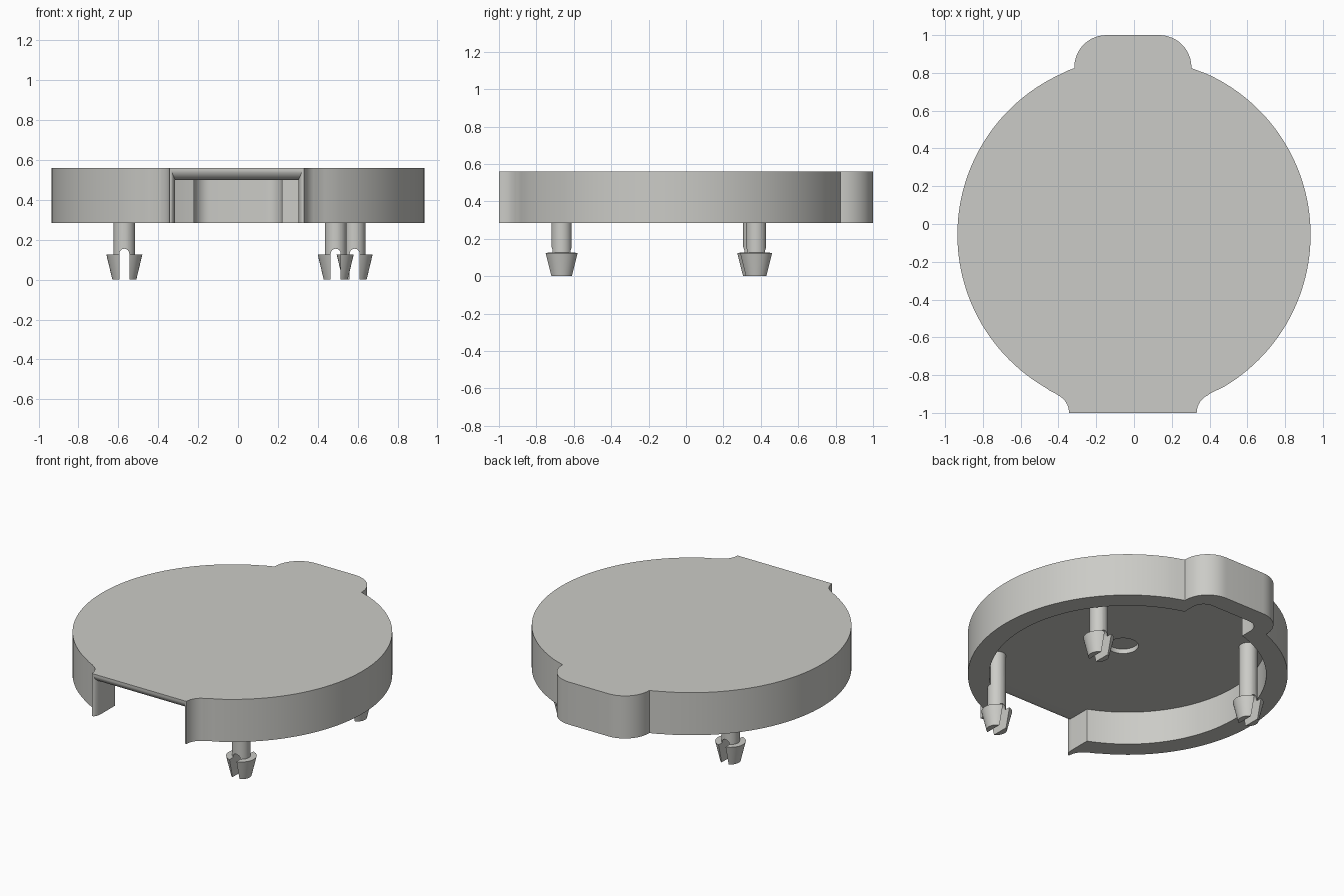
import bpy, bmesh, math

if "Cube" in bpy.data.objects:
    bpy.data.objects.remove(bpy.data.objects["Cube"])

Z0, Z1, CEIL = 0.285, 0.56, 0.5      # rim bottom, top face, cavity ceiling
CY, R, R_IN = -0.057, 0.935, 0.81    # disc centre and radii
DX = -0.006                          # slight offset of lobe and opening

grey = bpy.data.materials.new("light_grey")
grey.diffuse_color = (0.6, 0.6, 0.57, 1)
grey.use_nodes = True
grey.node_tree.nodes["Principled BSDF"].inputs["Base Color"].default_value = grey.diffuse_color


def loft(name, loops):
    """Closed solid through a list of equal-length point loops."""
    bm = bmesh.new()
    rings = [[bm.verts.new(p) for p in lp] for lp in loops]
    n = len(rings[0])
    for a, b in zip(rings, rings[1:]):
        for i in range(n):
            j = (i + 1) % n
            bm.faces.new((a[i], a[j], b[j], b[i]))
    bm.faces.new(rings[0][::-1])
    bm.faces.new(rings[-1])
    bmesh.ops.recalc_face_normals(bm, faces=bm.faces)
    me = bpy.data.meshes.new(name)
    bm.to_mesh(me)
    bm.free()
    me.materials.append(grey)
    ob = bpy.data.objects.new(name, me)
    bpy.context.collection.objects.link(ob)
    return ob


def prism(name, pts, z0, z1):
    return loft(name, [[(x, y, z) for x, y in pts] for z in (z0, z1)])


def arc(cx, cy, rx, ry, a0, a1, n):
    return [(cx + rx * math.cos(a0 + (a1 - a0) * i / n),
             cy + ry * math.sin(a0 + (a1 - a0) * i / n)) for i in range(n + 1)]


def circle(cx, cy, r, n=32):
    return arc(cx, cy, r, r, 0, 2 * math.pi, n)[:-1]


def mirrored(half):
    return half + [(-x, y) for x, y in reversed(half)]


def cut(ob, cutter):
    m = ob.modifiers.new("cut", 'BOOLEAN')
    m.operation, m.solver, m.object = 'DIFFERENCE', 'EXACT', cutter
    bpy.context.view_layer.objects.active = ob
    bpy.ops.object.modifier_apply(modifier=m.name)
    bpy.data.objects.remove(cutter)


def smooth(ob):
    bpy.ops.object.select_all(action='DESELECT')
    ob.select_set(True)
    bpy.context.view_layer.objects.active = ob
    bpy.ops.object.shade_smooth_by_angle(angle=math.radians(30))


def angle_at(x, r):
    return math.acos(x / r)


# Cap body: disc with flared front horns and a rounded back lobe
half = arc(0.442, -1, 0.104, 0.104, math.pi, math.radians(115), 8)
half += arc(0, CY, R, R, -angle_at(0.405, R), angle_at(0.31, R), 56)
half += arc(0.14, 0.83, 0.17, 0.17, 0.02, math.pi / 2, 12)
cap = prism("cap_body", [(x + (DX if abs(x) < 0.45 and abs(y) > 0.8 else 0), y)
                         for x, y in mirrored(half)], Z0, Z1)

# Hollow underside following the lobe
inner = arc(0, CY, R_IN, R_IN, -math.pi / 2 + 0.02, angle_at(0.22, R_IN), 56)
inner += arc(0.14, 0.80, 0.08, 0.08, 0, math.pi / 2, 8)
cut(cap, prism("cavity_cutter", mirrored(inner), Z0 - 0.1, CEIL))

# Front opening with a rolled edge
sections = [(-0.6, 0)]
for i in range(9):
    t = i / 8 * math.pi / 2
    sections.append((-0.94 - 0.06 * math.sin(t), 1 - math.cos(t)))
sections.append((-1.1, 1))
loops = []
for y, f in sections:
    w, top = 0.309 + 0.025 * f, CEIL + 0.057 * f
    loops.append([(DX - w, y, 0.2), (DX + w, y, 0.2), (DX + w, y, top), (DX - w, y, top)])
cut(cap, loft("opening_cutter", loops))

# Shallow round recess in the ceiling
cut(cap, prism("recess_cutter", circle(0, -0.1, 0.09), 0.45, CEIL + 0.03))
smooth(cap)

# Three split snap pegs
for i, (px, py) in enumerate([(-0.57, 0.36), (0.585, 0.375), (0.49, -0.665)]):
    profile = [(0.06, 0), (0.09, 0.125), (0.054, 0.126), (0.054, CEIL + 0.01)]
    peg = loft(f"snap_peg_{i + 1}",
               [[(x, y, z) for x, y in circle(px, py, r)] for r, z in profile])
    slot = [(px - 0.025, -0.02), (px + 0.025, -0.02)]
    slot += arc(px, 0.13, 0.025, 0.025, 0, math.pi, 8)
    cut(peg, loft("slot_cutter", [[(x, y, z) for x, z in slot]
                                  for y in (py - 0.15, py + 0.15)]))
    smooth(peg)
